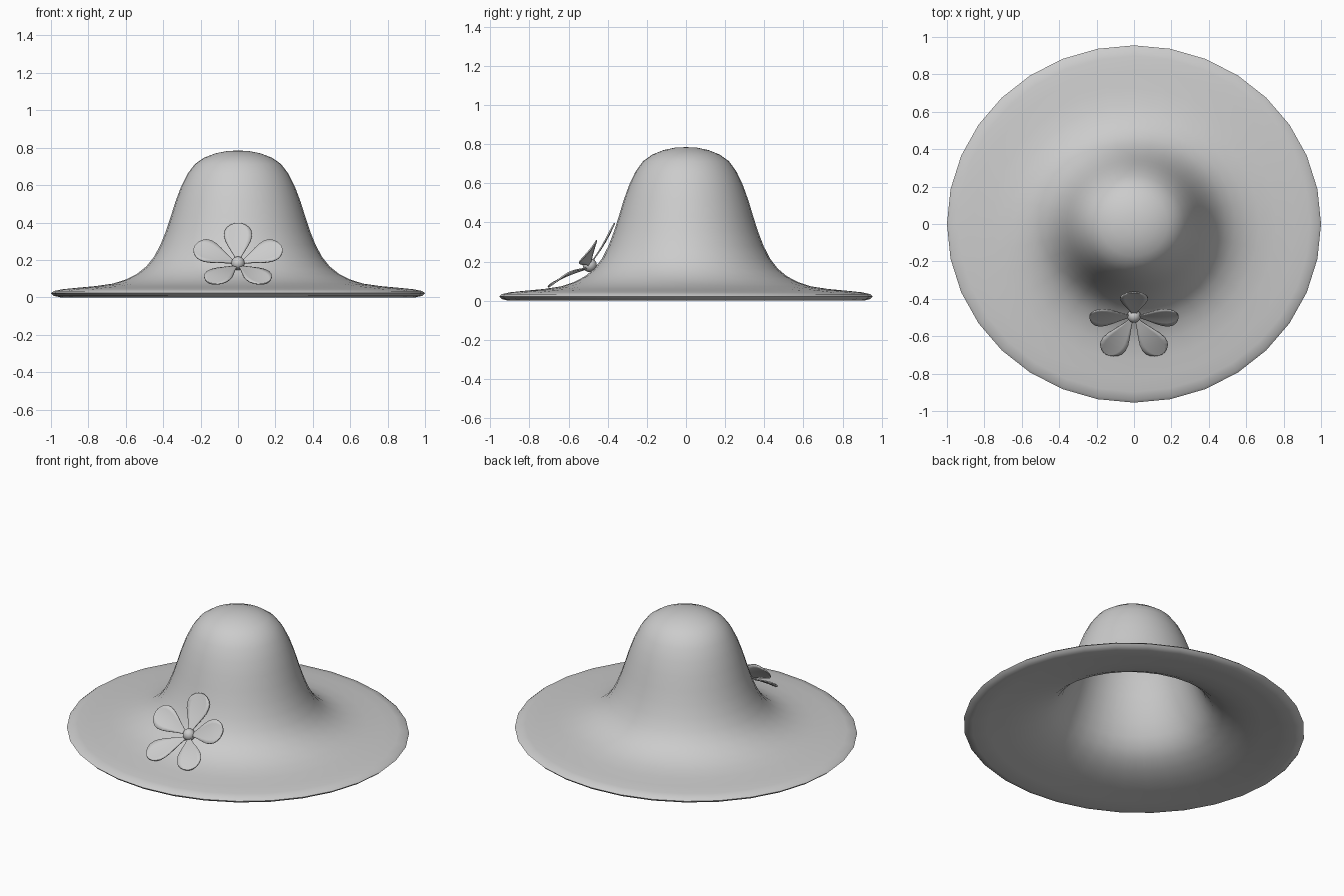
import bpy, bmesh, math
from mathutils import Vector

if "Cube" in bpy.data.objects:
    bpy.data.objects.remove(bpy.data.objects["Cube"])

SIDES = 32
DEPTH = 0.955


def finish(name, bm, angle):
    bmesh.ops.recalc_face_normals(bm, faces=bm.faces[:])
    me = bpy.data.meshes.new(name)
    bm.to_mesh(me)
    bm.free()
    ob = bpy.data.objects.new(name, me)
    bpy.context.collection.objects.link(ob)
    bpy.ops.object.select_all(action='DESELECT')
    ob.select_set(True)
    bpy.context.view_layer.objects.active = ob
    bpy.ops.object.shade_smooth_by_angle(angle=math.radians(angle))
    return ob


# Hat shell: closed radius/height profile, outside from crown to rim, then inside back up
profile = [(0, .785), (.06, .782), (.12, .77), (.18, .747), (.23, .713), (.27, .66),
           (.305, .59), (.335, .51), (.36, .43), (.385, .355), (.415, .28), (.45, .215),
           (.49, .165), (.54, .125), (.60, .095), (.67, .073), (.76, .06), (.86, .051),
           (.94, .043), (.985, .034), (1.0, .022), (.985, .008), (.95, .0),
           (.86, .013), (.76, .025), (.67, .041), (.59, .067), (.52, .1), (.465, .145),
           (.425, .2), (.39, .27), (.36, .345), (.335, .42), (.31, .5), (.28, .58),
           (.245, .645), (.21, .69), (.165, .722), (.11, .744), (.055, .755), (0, .758)]
bm = bmesh.new()
rings = []
for r, z in profile:
    if r == 0:
        rings.append([bm.verts.new((0, 0, z))] * SIDES)
    else:
        rings.append([bm.verts.new((r * math.cos(a), DEPTH * r * math.sin(a), z))
                      for a in (math.tau * i / SIDES for i in range(SIDES))])
for lo, hi in zip(rings, rings[1:]):
    for i in range(SIDES):
        j = (i + 1) % SIDES
        bm.faces.new(dict.fromkeys((lo[i], lo[j], hi[j], hi[i])))
finish("hat", bm, 60)


# Petals: spoon-shaped leaf from base to tip, slightly cupped
def petal(name, base, tip, across, half_width, bow, cup):
    base, tip = Vector(base), Vector(tip)
    along = tip - base
    across = Vector(across).normalized()
    normal = along.cross(across).normalized()
    if normal.y > 0:
        normal.negate()
    widths = [(0, .13), (.1, .22), (.25, .45), (.4, .7), (.55, .91), (.68, 1),
              (.79, .96), (.88, .8), (.95, .54), (.99, .25), (1, .08)]
    bm = bmesh.new()
    rows = []
    for t, w in widths:
        row = []
        for k in range(-3, 4):
            s = k / 3 * w
            off = bow * math.sin(math.pi * t) + cup * s * s
            row.append(bm.verts.new(base + along * t + across * (s * half_width)
                                    + normal * off))
        rows.append(row)
    for a, b in zip(rows, rows[1:]):
        for k in range(6):
            bm.faces.new((a[k], a[k + 1], b[k + 1], b[k]))
    ob = finish(name, bm, 60)
    mod = ob.modifiers.new("thickness", 'SOLIDIFY')
    mod.thickness = 0.007
    mod.offset = 0


petal("petal_top", (0, -.485, .195), (0, -.365, .397), (1, 0, 0), .075, -.008, .004)
for side, s in (("right", 1), ("left", -1)):
    petal("petal_side_" + side, (.02 * s, -.493, .185), (.236 * s, -.487, .265),
          (-.25 * s, .57, .72), .074, .01, .008)
    petal("petal_low_" + side, (.01 * s, -.505, .165), (.15 * s, -.695, .075),
          (.75 * s, .42, .27), .073, .012, .005)

# Flower centre bead
bm = bmesh.new()
bmesh.ops.create_uvsphere(bm, u_segments=20, v_segments=12, radius=.036)
bead = finish("flower_centre", bm, 60)
bead.location = (0, -.492, .182)
